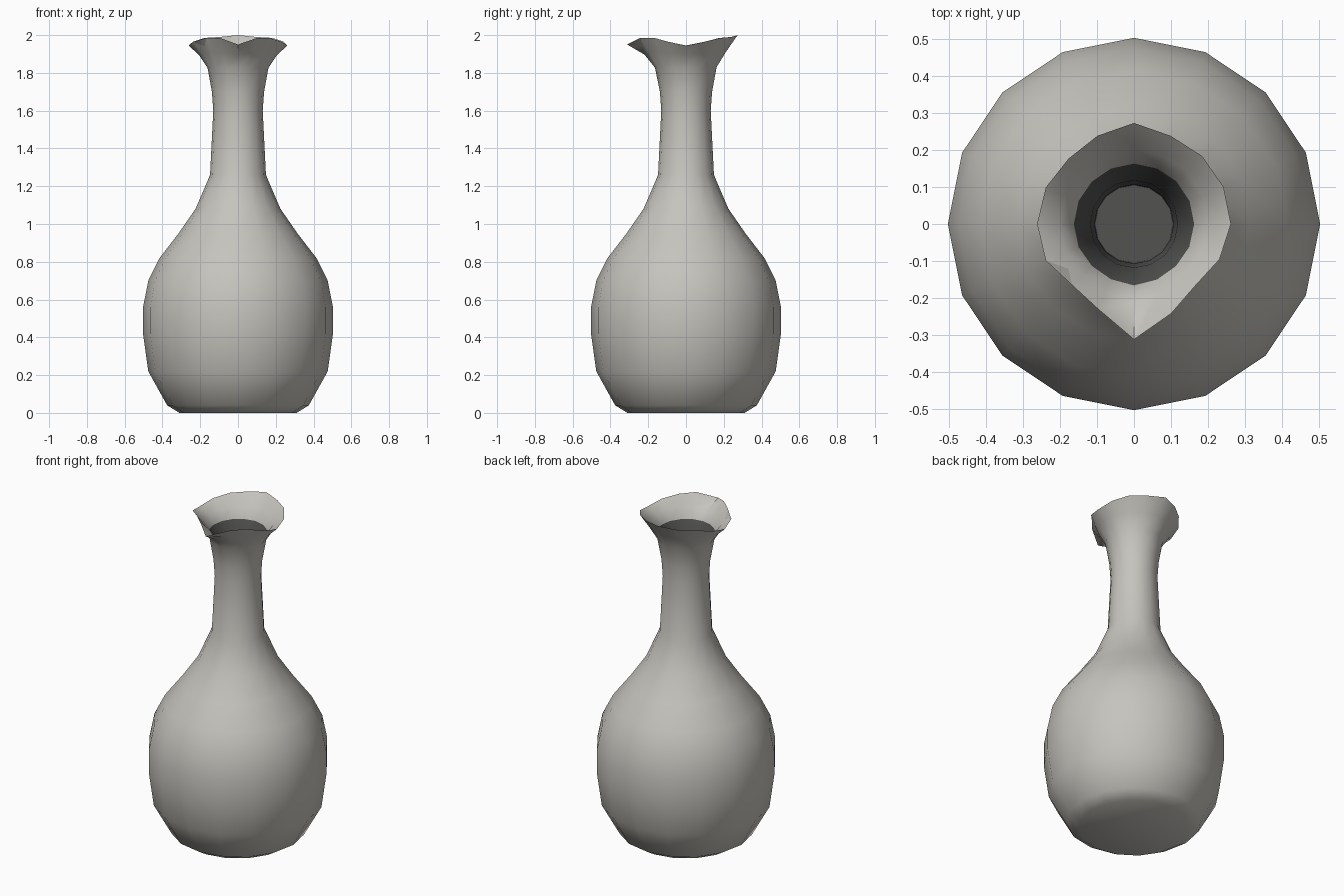
import bpy, bmesh, math

if "Cube" in bpy.data.objects:
    bpy.data.objects.remove(bpy.data.objects["Cube"])

def material(name, rgb):
    m = bpy.data.materials.new(name)
    m.diffuse_color = (*rgb, 1)
    m.use_nodes = True
    m.node_tree.nodes["Principled BSDF"].inputs["Base Color"].default_value = m.diffuse_color
    return m

clay = material("pale grey clay", (0.56, 0.55, 0.51))
dark = material("dark interior", (0.085, 0.085, 0.083))

N = 16
# rim outline, counter-clockwise from +x in 22.5 degree steps: radius, height
rim_r = [0.262, 0.262, 0.26, 0.258, 0.273, 0.258, 0.25, 0.258,
         0.262, 0.258, 0.235, 0.25, 0.312, 0.262, 0.235, 0.25]
rim_z = [1.945, 1.965, 1.985, 1.99, 2.0, 1.99, 1.985, 1.965,
         1.945, 1.965, 1.985, 1.985, 1.95, 1.985, 1.985, 1.965]

# (radius, height, blend towards the wavy rim)
outer = [(0.31, 0, 0), (0.375, 0.04, 0), (0.475, 0.22, 0), (0.503, 0.42, 0),
         (0.503, 0.56, 0), (0.475, 0.70, 0), (0.415, 0.82, 0), (0.315, 0.95, 0),
         (0.225, 1.08, 0), (0.148, 1.26, 0), (0.131, 1.60, 0), (0.138, 1.70, 0),
         (0.155, 1.82, 0.06), (0.19, 1.88, 0.25), (0.0, 0.0, 1)]
inner = [(0.185, 1.91, 0.2), (0.155, 1.855, 0.07), (0.118, 1.70, 0),
         (0.107, 1.55, 0), (0.105, 1.30, 0)]

bm = bmesh.new()

def ring(r, z, k):
    verts = []
    for i in range(N):
        a = math.tau * i / N
        rr, zz = r + (rim_r[i] - r) * k, z + (rim_z[i] - z) * k
        verts.append(bm.verts.new((rr * math.cos(a), rr * math.sin(a), zz)))
    return verts

rings = [ring(*p) for p in outer + inner]
dark_from = len(outer) + 1          # inner wall below the flared lip
for j in range(len(rings) - 1):
    lo, hi = rings[j], rings[j + 1]
    for i in range(N):
        n = (i + 1) % N
        f = bm.faces.new((lo[i], lo[n], hi[n], hi[i]))
        f.material_index = 1 if j >= dark_from else 0
# base and floor inside the neck
bm.faces.new(rings[0][::-1])
floor = bm.faces.new(rings[-1])
floor.material_index = 1

mesh = bpy.data.meshes.new("vase")
bm.to_mesh(mesh)
bm.free()
mesh.materials.append(clay)
mesh.materials.append(dark)
vase = bpy.data.objects.new("vase", mesh)
bpy.context.collection.objects.link(vase)
bpy.context.view_layer.objects.active = vase
vase.select_set(True)
bpy.ops.object.shade_smooth_by_angle(angle=math.radians(50))
